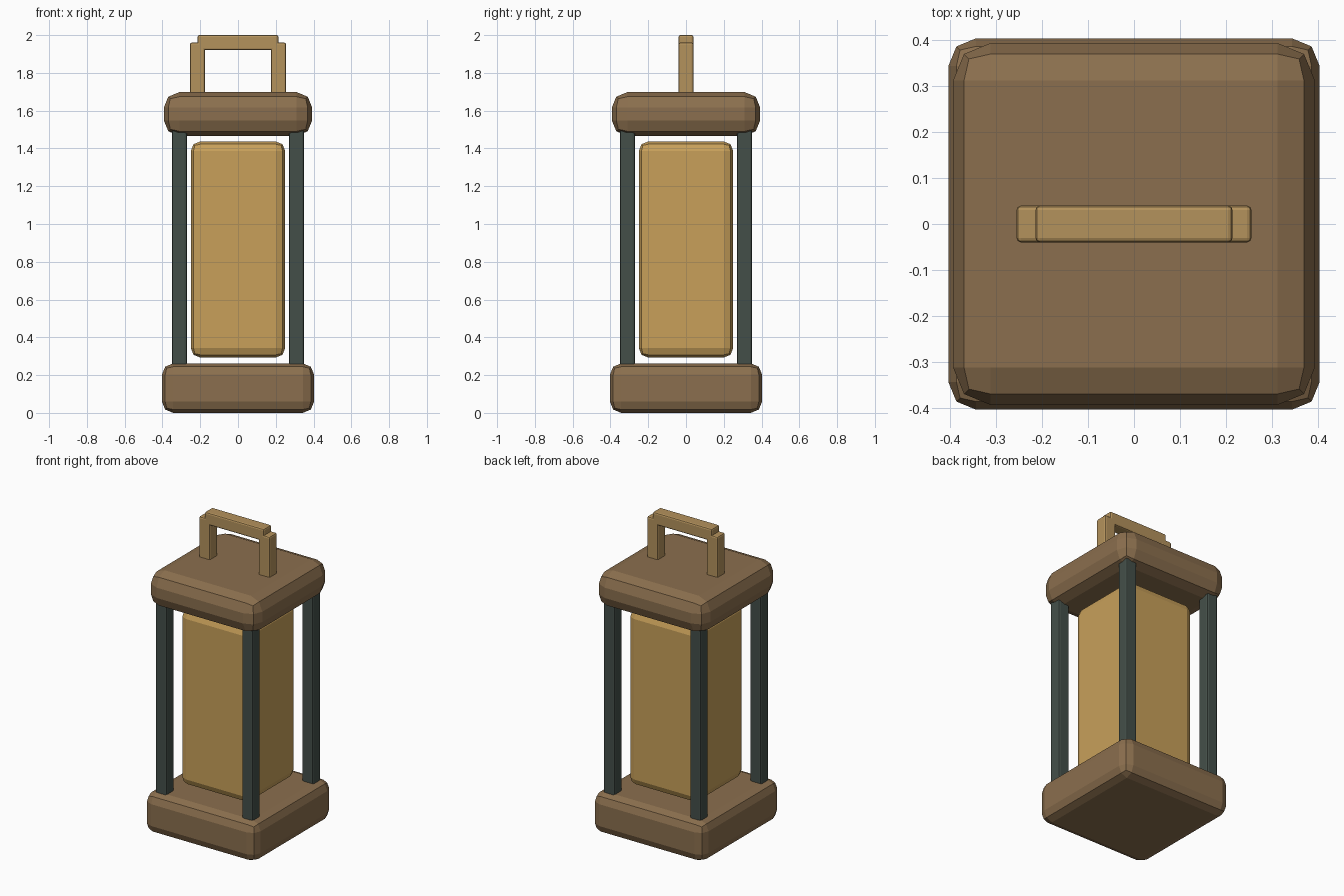
import bpy, bmesh

if "Cube" in bpy.data.objects:
    bpy.data.objects.remove(bpy.data.objects["Cube"])


def srgb(h):
    out = []
    for i in (0, 2, 4):
        c = int(h[i:i + 2], 16) / 255
        out.append(c / 12.92 if c <= 0.04045 else ((c + 0.055) / 1.055) ** 2.4)
    return (*out, 1)


def material(name, h):
    m = bpy.data.materials.new(name)
    m.diffuse_color = srgb(h)
    m.use_nodes = True
    m.node_tree.nodes["Principled BSDF"].inputs["Base Color"].default_value = m.diffuse_color
    return m


wood = material("brown wood", "8B6F4E")
glow = material("warm amber panel", "C8A05A")
iron = material("dark green iron", "444F49")
brass = material("pale brass", "B4925C")


def box(name, lo, hi, bevel, mat, segments=2):
    """Bevelled, flat-shaded box between two corners."""
    bm = bmesh.new()
    bmesh.ops.create_cube(bm, size=1)
    for v in bm.verts:
        v.co = [(a + b) / 2 + c * (b - a) for a, b, c in zip(lo, hi, v.co)]
    bmesh.ops.bevel(bm, geom=bm.edges[:], offset=bevel, segments=segments,
                    profile=0.5, affect='EDGES')
    bmesh.ops.recalc_face_normals(bm, faces=bm.faces[:])
    me = bpy.data.meshes.new(name)
    bm.to_mesh(me)
    bm.free()
    me.materials.append(mat)
    ob = bpy.data.objects.new(name, me)
    bpy.context.collection.objects.link(ob)
    return ob


# Base and cap
box("base", (-0.403, -0.403, 0), (0.403, 0.403, 0.262), 0.06, wood)
box("cap", (-0.393, -0.393, 1.467), (0.393, 0.393, 1.698), 0.082, wood)

# Glowing core floating between base and cap
box("light_core", (-0.25, -0.25, 0.293), (0.25, 0.25, 1.437), 0.05, glow)

# Four corner posts
for sx, nx in ((-1, "left"), (1, "right")):
    for sy, ny in ((-1, "front"), (1, "back")):
        x, y = sx * 0.31, sy * 0.31
        box(f"{ny}_{nx}_post", (x - 0.04, y - 0.04, 0.22),
            (x + 0.04, y + 0.04, 1.53), 0.012, iron)

# Handle: two uprights and a crossbar
for s, n in ((-1, "left"), (1, "right")):
    x = s * 0.215
    box(f"{n}_handle_upright", (x - 0.04, -0.04, 1.66),
        (x + 0.04, 0.04, 1.96), 0.01, brass)
box("handle_crossbar", (-0.214, -0.04, 1.92), (0.214, 0.04, 2.0), 0.01, brass)
